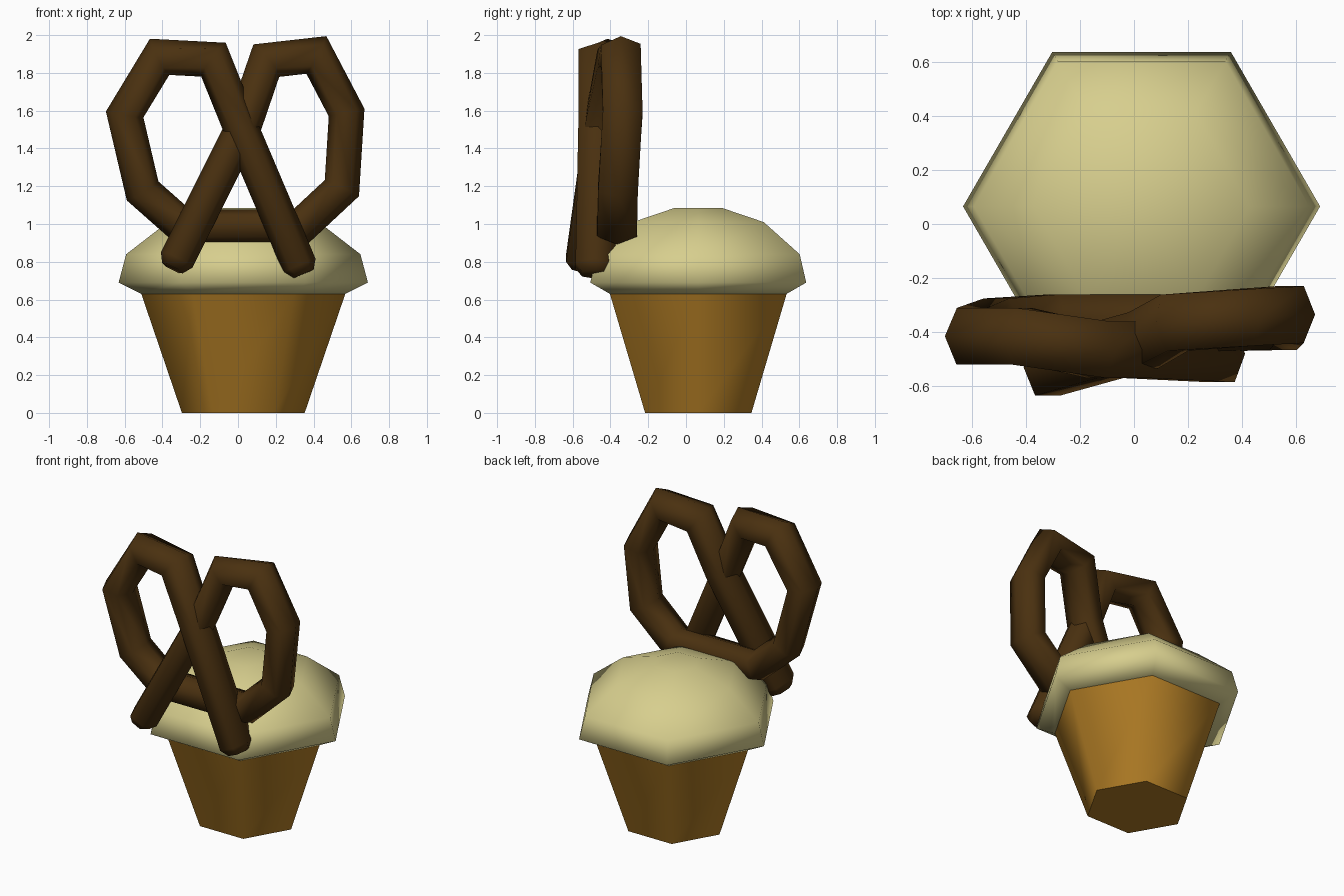
import bpy, bmesh, math
from mathutils import Vector

if "Cube" in bpy.data.objects:
    bpy.data.objects.remove(bpy.data.objects["Cube"])

CX, CY = 0.028, 0.065   # centre of the cake


def material(name, rgb):
    m = bpy.data.materials.new(name)
    m.diffuse_color = (*rgb, 1)
    m.use_nodes = True
    m.node_tree.nodes["Principled BSDF"].inputs["Base Color"].default_value = m.diffuse_color
    return m


def loft(name, rings, mat, angle):
    """Skin a list of equal-length point rings and cap both ends."""
    bm = bmesh.new()
    vs = [[bm.verts.new(p) for p in r] for r in rings]
    n = len(rings[0])
    for a, b in zip(vs, vs[1:]):
        for i in range(n):
            j = (i + 1) % n
            bm.faces.new((a[i], a[j], b[j], b[i]))
    bm.faces.new(vs[0][::-1])
    bm.faces.new(vs[-1])
    bmesh.ops.recalc_face_normals(bm, faces=bm.faces)
    me = bpy.data.meshes.new(name)
    bm.to_mesh(me)
    bm.free()
    me.materials.append(mat)
    ob = bpy.data.objects.new(name, me)
    bpy.context.collection.objects.link(ob)
    bpy.ops.object.select_all(action='DESELECT')
    ob.select_set(True)
    bpy.context.view_layer.objects.active = ob
    bpy.ops.object.shade_smooth_by_angle(angle=math.radians(angle))
    return ob


def hexagon(r, z):
    return [(CX + r * math.cos(k * math.pi / 3), CY + r * math.sin(k * math.pi / 3), z)
            for k in range(6)]


wrapper = material("baked_wrapper", (0.43, 0.20, 0.018))
cream = material("cream_frosting", (0.68, 0.62, 0.27))
chocolate = material("dark_chocolate", (0.068, 0.03, 0.005))

# Tapered six-sided cup
loft("cup", [hexagon(0.325, 0), hexagon(0.54, 0.63)], wrapper, 65)

# Domed frosting with an overhanging rim
dome = [(0.54, 0.63), (0.66, 0.69), (0.62, 0.84), (0.40, 1.01), (0.145, 1.085)]
loft("frosting", [hexagon(r, z) for r, z in dome], cream, 120)

# Pretzel: one strand from the lower right end round both loops
path = [Vector(p) for p in (
    (0.325, -0.48, 0.78), (0.015, -0.465, 1.51), (-0.13, -0.465, 1.87),
    (-0.415, -0.415, 1.885), (-0.60, -0.415, 1.58), (-0.505, -0.38, 1.175),
    (-0.29, -0.365, 0.985), (0.33, -0.365, 0.985), (0.55, -0.36, 1.19),
    (0.575, -0.335, 1.59), (0.415, -0.345, 1.895), (0.15, -0.365, 1.865),
    (0.035, -0.43, 1.53), (-0.325, -0.53, 0.81))]
SECTION = [(0.093, 0), (0.052, 0.105), (-0.052, 0.105),
           (-0.093, 0), (-0.052, -0.105), (0.052, -0.105)]


def ring(centre, tangent, stretch=1.0, size=1.0):
    side = tangent.cross(Vector((0, 1, 0))).normalized()
    depth = side.cross(tangent).normalized()
    return [centre + size * (side * u * stretch + depth * v) for u, v in SECTION]


dirs = [(b - a).normalized() for a, b in zip(path, path[1:])]
rings = [ring(path[0] - dirs[0] * 0.05, dirs[0], size=0.65), ring(path[0], dirs[0])]
for p, d0, d1 in zip(path[1:-1], dirs, dirs[1:]):
    t = (d0 + d1).normalized()
    rings.append(ring(p, t, 1 / t.dot(d0)))   # mitred corner
rings += [ring(path[-1], dirs[-1]), ring(path[-1] + dirs[-1] * 0.05, dirs[-1], size=0.65)]
loft("pretzel", rings, chocolate, 75)
